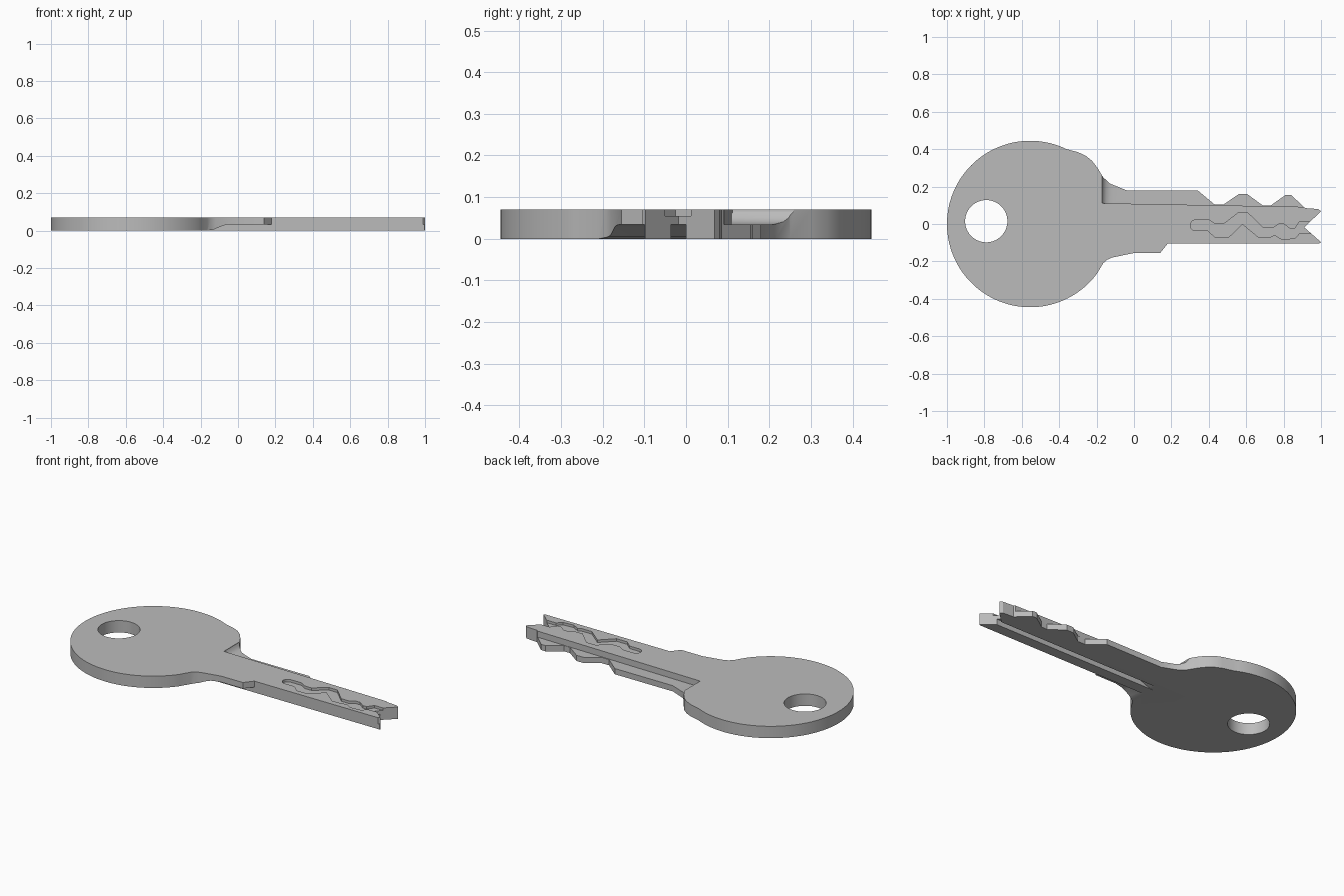
import bpy, bmesh, math

cube = bpy.data.objects.get("Cube")
if cube:
    bpy.data.objects.remove(cube, do_unlink=True)

THICK, MID = 0.07, 0.034

metal = bpy.data.materials.new("grey_metal")
metal.use_nodes = True
GREY = (0.5, 0.5, 0.5, 1)
metal.diffuse_color = GREY
metal.node_tree.nodes["Principled BSDF"].inputs["Base Color"].default_value = GREY


def prism(name, points, start, end):
    """Solid between two placements of the same 2D profile."""
    bm = bmesh.new()
    a = [bm.verts.new(start(*p)) for p in points]
    b = [bm.verts.new(end(*p)) for p in points]
    bm.faces.new(a)
    bm.faces.new(b[::-1])
    n = len(points)
    for i in range(n):
        j = (i + 1) % n
        bm.faces.new((a[j], a[i], b[i], b[j]))
    bmesh.ops.recalc_face_normals(bm, faces=bm.faces)
    mesh = bpy.data.meshes.new(name)
    bm.to_mesh(mesh)
    bm.free()
    mesh.materials.append(metal)
    obj = bpy.data.objects.new(name, mesh)
    bpy.context.collection.objects.link(obj)
    return obj


def plate(name, points, z0, z1):
    return prism(name, points, lambda x, y: (x, y, z0), lambda x, y: (x, y, z1))


def arc(cx, cy, r, a0, a1, n):
    angles = [math.radians(a0 + (a1 - a0) * i / n) for i in range(n + 1)]
    return [(cx + r * math.cos(a), cy + r * math.sin(a)) for a in angles]


def cut(target, cutter):
    cutter.hide_render = True
    mod = target.modifiers.new("cut", 'BOOLEAN')
    mod.operation = 'DIFFERENCE'
    mod.solver = 'EXACT'
    mod.object = cutter
    bpy.context.view_layer.objects.active = target
    bpy.ops.object.modifier_apply(modifier=mod.name)
    bpy.data.objects.remove(cutter, do_unlink=True)


# Round bow, shoulders, toothed edge and notched tip in one outline
bow = arc(-0.555, 0, 0.445, 64, 323, 80)
front_edge = [(-0.165, -0.21), (-0.145, -0.192), (-0.12, -0.18), (0, -0.155),
              (0.14, -0.155), (0.18, -0.105), (0.99, -0.105)]
tip = [(1, -0.097), (0.91, -0.018), (1, 0.068), (0.985, 0.08), (0.915, 0.085)]
teeth = [(0.84, 0.155), (0.81, 0.155), (0.73, 0.098), (0.69, 0.098),
         (0.605, 0.16), (0.56, 0.16), (0.48, 0.105), (0.43, 0.105), (0.34, 0.18)]
neck = [(-0.04, 0.18), (-0.13, 0.217), (-0.165, 0.25), (-0.195, 0.3),
        (-0.225, 0.338), (-0.26, 0.366), (-0.3, 0.384)]
key = plate("key_body", bow + front_edge + tip + teeth + neck, 0, THICK)

# Ring hole
cut(key, plate("ring_hole", arc(-0.79, 0.015, 0.113, 0, 354, 59), -0.1, 0.2))

# Upper ledge along the toothed side, ending in a cove at the bow
ledge = [(-0.172, 0.1), (-0.17, 0.065), (-0.162, 0.051), (-0.148, 0.041),
         (-0.13, 0.036), (-0.11, MID), (1.1, MID), (1.1, 0.1)]
cut(key, prism("upper_ledge", ledge,
               lambda x, z: (x, 0.108 - 0.018 * x, z),
               lambda x, z: (x, 0.5, z)))

# Lower ledge on the plain side, with a soft ramp
ramp = [(-0.19, -0.05), (-0.17, -0.001), (-0.13, 0.006), (-0.08, 0.027),
        (-0.06, 0.032), (-0.03, MID), (1.1, MID), (1.1, -0.05)]
cut(key, prism("lower_ledge", ramp,
               lambda x, z: (x, -0.1, z), lambda x, z: (x, -0.5, z)))

# Straight groove underneath
cut(key, prism("lower_groove", ramp,
               lambda x, z: (x, -0.036, z), lambda x, z: (x, 0, z)))

# Wavy groove milled in the top
upper = [(0.4, 0.022), (0.435, 0), (0.48, 0), (0.555, 0.058), (0.61, 0.058),
         (0.69, -0.02), (0.745, -0.02), (0.775, 0), (0.8, 0), (0.835, -0.025),
         (0.86, -0.025), (0.885, 0.012), (1.05, 0.012)]
lower = [(1.05, -0.05), (0.885, -0.05), (0.86, -0.077), (0.79, -0.082),
         (0.75, -0.058), (0.73, -0.07), (0.665, -0.07), (0.58, 0),
         (0.505, -0.072), (0.435, -0.072), (0.395, -0.036)]
end = arc(0.33, -0.007, 0.029, 270, 90, 10)
cut(key, plate("wavy_groove", end + upper + lower, 0.055, 0.1))

# Smooth round rims, crisp machined edges
bpy.ops.object.select_all(action='DESELECT')
key.select_set(True)
bpy.context.view_layer.objects.active = key
bpy.ops.object.shade_smooth_by_angle(angle=math.radians(25))
